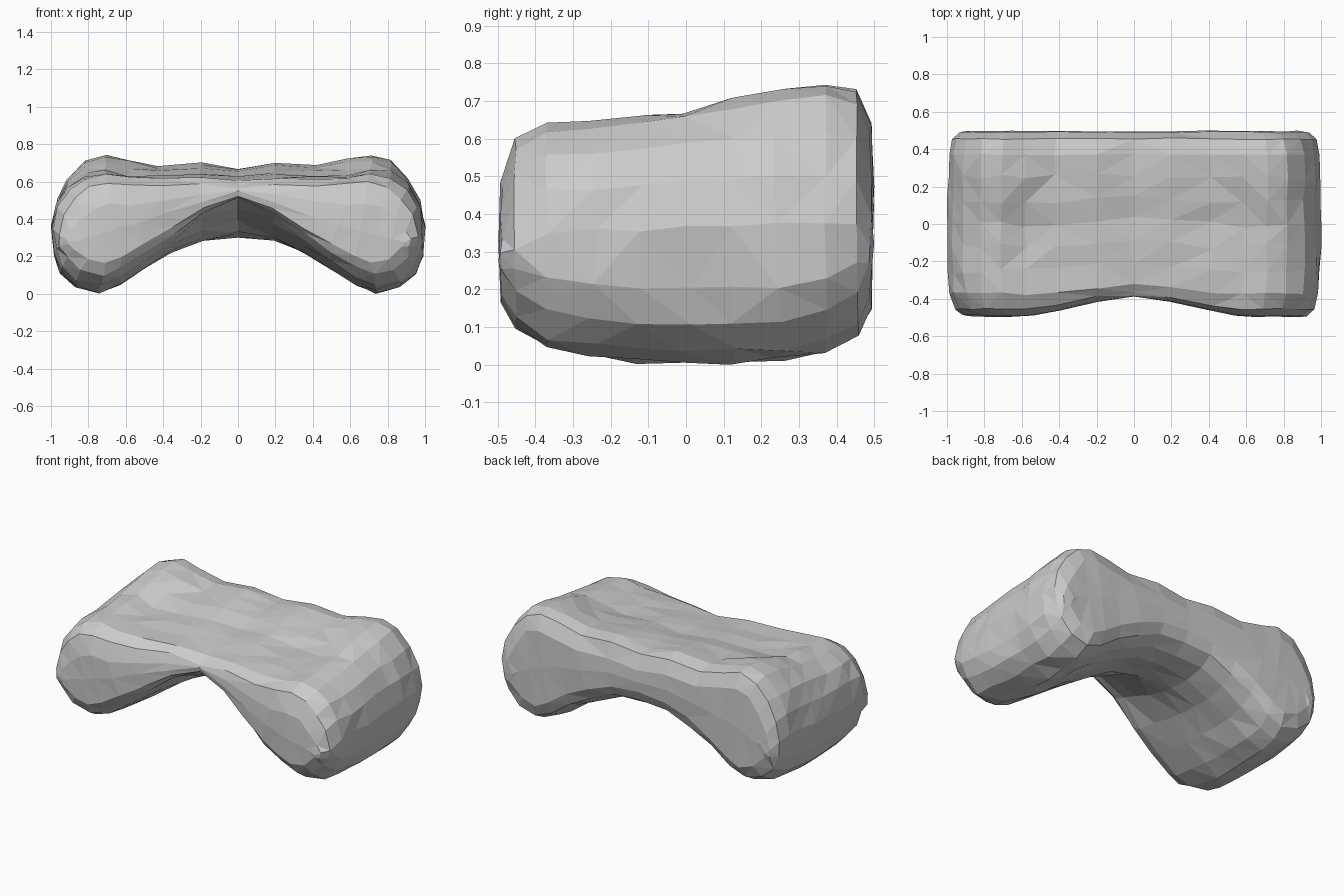
import bpy, bmesh, random

if "Cube" in bpy.data.objects:
    bpy.data.objects.remove(bpy.data.objects["Cube"])

random.seed(4)

# Half outline of the rock: x, then height near the front, middle and back
HALF = [
    (0.00, .60, .63, .67), (0.20, .615, .64, .695), (0.42, .615, .63, .68),
    (0.58, .62, .63, .715), (0.71, .635, .67, .74), (0.82, .61, .65, .71),
    (0.91, .55, .58, .61), (0.97, .46, .48, .50), (0.995, .35, .36, .38),
    (0.985, .20, .20, .20), (0.95, .11, .11, .11), (0.87, .035, .035, .035),
    (0.74, .01, .005, .005), (0.63, .055, .045, .045), (0.50, .15, .135, .135),
    (0.35, .265, .225, .215), (0.19, .40, .30, .275), (0.00, .50, .335, .285)]
N = len(HALF)

# Depth stations: y, inset of the top, bottom and ends
STATIONS = [
    (-.49, .15, .15, .075), (-.455, .04, .09, .035), (-.37, 0, .035, .01),
    (-.25, 0, .015, 0), (-.12, 0, 0, 0), (0, 0, 0, 0), (.12, 0, 0, 0),
    (.25, 0, .005, 0), (.37, 0, .03, .005), (.455, .015, .075, .02),
    (.49, .10, .145, .06)]


def height(row, y):
    x, f, m, b = row
    if y < 0:
        return m + (f - m) * min(1, -y / .37)
    return m + (b - m) * min(1, y / .28)


def depth(x, y):
    # The front face is scooped back and its rim is tighter in the middle
    k = min(1, abs(x) / .65)
    f = -.38 - .11 * k * k * (3 - 2 * k) - .02 * k * (1 - k)
    s = .4 + .6 * k
    if y < -.37:
        return f + (y + .49) * s
    rim = f + .12 * s
    return rim + (y + .37) * (.49 - rim) / .86


def point(i, station):
    y, top, bottom, end = station
    row = HALF[i]
    x, z = row[0], height(row, y)
    pair = height(HALF[N - 1 - i], y)
    # The underside curls up at the back, but stays thin at the front middle
    thin = .15 + .85 * min(1, x / .65) if y < 0 else 1
    inset = top * (.5 + .5 * thin) if i < N // 2 else bottom * thin
    inset = min(inset, .38 * abs(z - pair))
    z += inset if pair > z else -inset
    x -= end * max(0, min(1, (x - .6) / .3))
    return [x, depth(x, y), z]


bm = bmesh.new()


def add(p, side, rough=.007):
    j = [random.uniform(-rough, rough) for _ in range(3)]
    if p[0] == 0:
        j[0] = 0
    jy = j[1] * (.6 if abs(p[1]) > .34 else 2.5)
    return bm.verts.new((side * p[0] + j[0], p[1] + jy, p[2] + j[2]))


# Rings around the rock, right half then mirrored left half
rings = []
for st in STATIONS:
    ring = [add(point(i, st), 1) for i in range(N)]
    ring += [add(point(i, st), -1) for i in range(N - 2, 0, -1)]
    rings.append(ring)

# Skin between neighbouring rings
M = len(rings[0])
for a, b in zip(rings, rings[1:]):
    for i in range(M):
        k = (i + 1) % M
        bm.faces.new((a[i], a[k], b[k], b[i]))

# Front and back faces, each with a slightly bulging middle row
for ring, out in ((rings[0], -.006), (rings[-1], .006)):
    cols = [(ring[-i % M], ring[N - 1 + i]) for i in range(N // 2 - 1, 0, -1)]
    cols += [(ring[i], ring[N - 1 - i]) for i in range(N // 2)]
    mids = []
    for t, b in cols:
        c = (t.co + b.co) / 2
        c.x -= .03 * (c.x > .85) - .03 * (c.x < -.85)
        mids.append(bm.verts.new((c.x, c.y + out, c.z + random.uniform(-.01, .01))))
    for i in range(len(cols) - 1):
        (t0, b0), (t1, b1) = cols[i], cols[i + 1]
        bm.faces.new((t0, t1, mids[i + 1], mids[i]))
        bm.faces.new((mids[i], mids[i + 1], b1, b0))
    for (t, b), m in ((cols[0], mids[0]), (cols[-1], mids[-1])):
        bm.faces.new((t, m, b))

bmesh.ops.triangulate(bm, faces=bm.faces[:])
bmesh.ops.recalc_face_normals(bm, faces=bm.faces[:])

# Stand on the ground
low = min(v.co.z for v in bm.verts)
for v in bm.verts:
    v.co.z -= low

mesh = bpy.data.meshes.new("arched_rock")
bm.to_mesh(mesh)
bm.free()
rock = bpy.data.objects.new("arched_rock", mesh)
bpy.context.collection.objects.link(rock)
